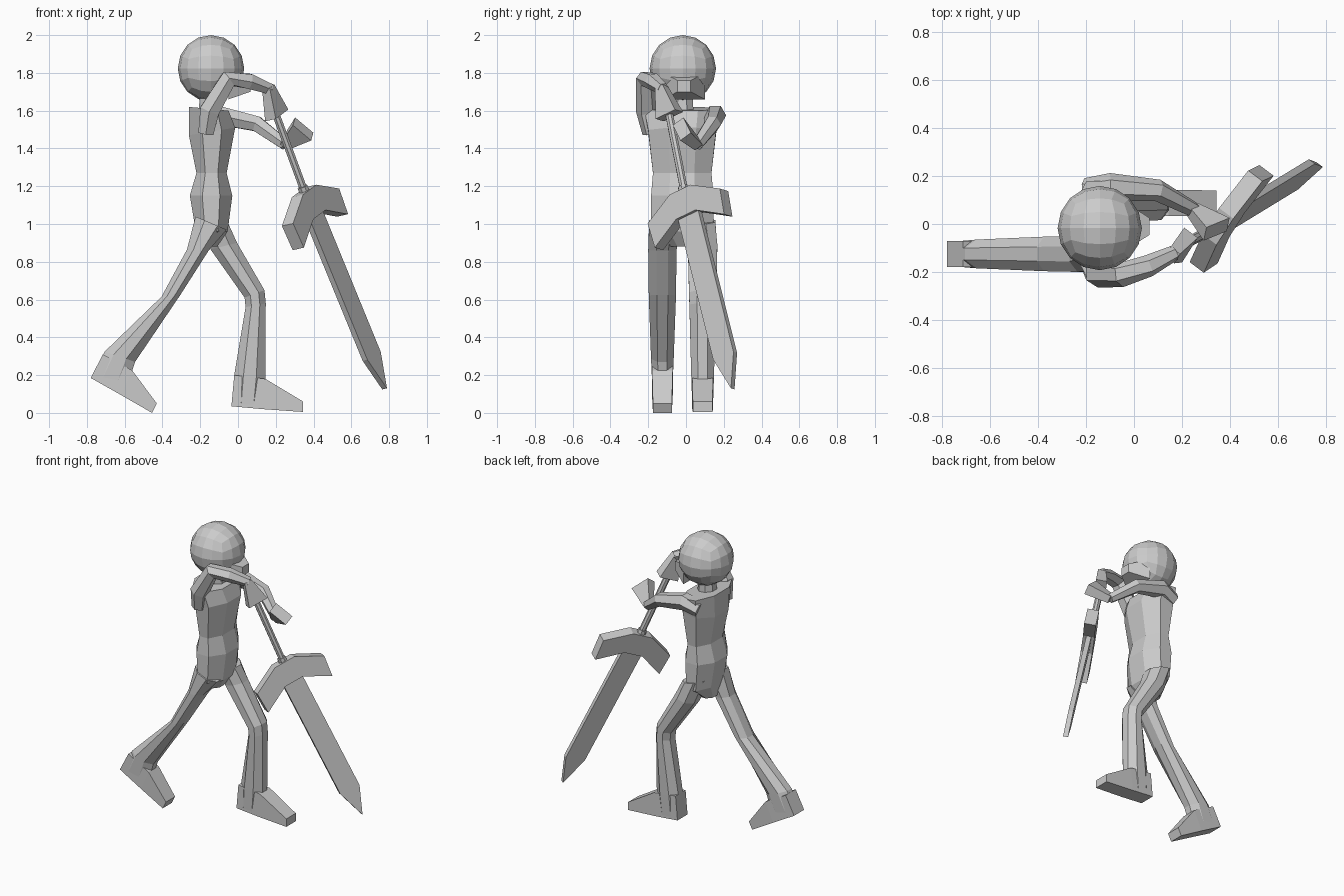
import bpy, bmesh, math
from mathutils import Vector as V

if "Cube" in bpy.data.objects:
    bpy.data.objects.remove(bpy.data.objects["Cube"])


def finish(name, bm):
    bmesh.ops.recalc_face_normals(bm, faces=bm.faces)
    me = bpy.data.meshes.new(name)
    bm.to_mesh(me)
    bm.free()
    ob = bpy.data.objects.new(name, me)
    bpy.context.collection.objects.link(ob)
    return ob


def loft(name, rings, n):
    """Skin rings given as (centre, half axis u, half axis v)."""
    bm = bmesh.new()
    k = 1 / math.cos(math.pi / n)
    loops = []
    for c, u, v in rings:
        a = [2 * math.pi * (i + 0.5) / n for i in range(n)]
        loops.append([bm.verts.new(V(c) + V(u) * k * math.cos(t) + V(v) * k * math.sin(t)) for t in a])
    for p, q in zip(loops, loops[1:]):
        for i in range(n):
            j = (i + 1) % n
            bm.faces.new((p[i], p[j], q[j], q[i]))
    bm.faces.new(loops[0])
    bm.faces.new(loops[-1])
    return finish(name, bm)


def side_loft(name, sections, n):
    """Sections: edge to edge in side profile (x0, z0, x1, z1), y centre, y half width."""
    rings = []
    for x0, z0, x1, z1, yc, yh in sections:
        a, b = V((x0, yc, z0)), V((x1, yc, z1))
        rings.append(((a + b) / 2, (b - a) / 2, (0, yh, 0)))
    return loft(name, rings, n)


def tube(name, pts, radii, n=6):
    pts = [V(p) for p in pts]
    rings = []
    for i, p in enumerate(pts):
        d = (pts[min(i + 1, len(pts) - 1)] - pts[max(i - 1, 0)]).normalized()
        side = d.cross(V((0, 1, 0))).normalized()
        rings.append((p, side * radii[i], d.cross(side) * radii[i]))
    return loft(name, rings, n)


# Head: rounded cube with a small chin wedge
bm = bmesh.new()
bmesh.ops.create_cube(bm, size=2)
bmesh.ops.subdivide_edges(bm, edges=bm.edges[:], cuts=3, use_grid_fill=True)
for v in bm.verts:
    v.co = V([math.tan(c * math.pi / 4) for c in v.co]).normalized() * 0.176 + V((-0.143, -0.017, 1.824))
finish("head", bm)
side_loft("chin", [(-.05, 1.66, -.05, 1.80, -.01, .11),
                   (.065, 1.70, .065, 1.76, -.01, .035)], 4)

# Torso and neck
Y = -0.02
side_loft("torso", [
    (-.21, .88, -.11, .88, Y, .06), (-.225, .97, -.055, .96, Y, .165),
    (-.255, 1.15, -.03, 1.15, Y, .165), (-.22, 1.27, -.06, 1.27, Y, .155),
    (-.26, 1.47, -.015, 1.51, Y, .18), (-.26, 1.62, -.05, 1.60, Y, .20)], 8)
side_loft("neck", [(-.21, 1.58, -.09, 1.58, Y, .06), (-.2, 1.7, -.1, 1.7, Y, .055)], 8)

# Trailing leg and foot
R = -0.125
side_loft("rear_leg", [
    (-.225, 1.04, -.06, .97, -.11, .085), (-.27, .865, -.155, .86, R, .075),
    (-.405, .615, -.305, .625, R, .072), (-.705, .325, -.545, .27, R, .06),
    (-.77, .20, -.58, .16, R, .055)], 8)
side_loft("rear_foot", [
    (-.78, .185, -.715, .31, R, .055), (-.62, .095, -.56, .225, R, .055),
    (-.455, .0, -.43, .05, R, .05)], 4)

# Leading leg and foot
F = 0.088
side_loft("front_leg", [
    (-.21, 1.03, -.05, 1.0, .07, .085), (-.145, .865, -.005, .9, F, .078),
    (.035, .61, .14, .65, F, .072), (.04, .56, .147, .58, F, .07),
    (-.02, .2, .145, .18, F, .06), (-.03, .05, .13, .04, F, .055)], 8)
side_loft("front_foot", [
    (-.035, .035, -.02, .2, F, .055), (.13, .02, .145, .18, F, .055),
    (.345, .005, .345, .06, F, .052)], 4)

# Sword frame: d runs to the tip, w across the guard, nrm through the thickness
O = V((.35, -.01, 1.175))
d = V((.36, .21, -.91)).normalized()
w = V((.5, .78, .37))
w = (w - d * w.dot(d)).normalized()
nrm = d.cross(w)

# Arms
tube("near_arm", [(-.17, -.185, 1.48), (-.15, -.205, 1.6), (-.05, -.212, 1.768), (.06, -.175, 1.755),
                  (.17, -.12, 1.715)], [.04, .052, .045, .04, .028])
tube("far_arm", [(-.2, .14, 1.54), (-.1, .155, 1.575), (.1, .14, 1.53), (.25, .06, 1.42)],
     [.045, .05, .04, .028])

# Hands: flared blocks
loft("near_hand", [((.16, -.13, 1.725), w * .025, nrm * .025),
                   ((.205, -.088, 1.575), w * .066, nrm * .036)], 4)
a = V((.1, -.08, .08)).normalized()
u = V((.08, .05, -.09))
u = (u - a * u.dot(a)).normalized()
loft("far_hand", [((.245, .06, 1.42), u * .025, a.cross(u) * .025),
                  ((.345, -.022, 1.503), u * .066, a.cross(u) * .035)], 4)

# Sword grip with a small collar
tube("sword_grip", [(.19, -.095, 1.61), O + d * .03], [.02, .02], 8)
tube("sword_collar", [O - d * .025, O + d * .02], [.027, .027], 8)


def plate(name, profile, thick):
    """Flat sword part from a (w, d) outline."""
    bm = bmesh.new()
    f = bm.faces.new([bm.verts.new(O + w * p + d * q - nrm * thick / 2) for p, q in profile])
    ext = bmesh.ops.extrude_face_region(bm, geom=[f], use_keep_orig=True)
    bmesh.ops.translate(bm, vec=nrm * thick,
                        verts=[g for g in ext["geom"] if isinstance(g, bmesh.types.BMVert)])
    return finish(name, bm)


half = [(.07, 0), (.245, .095), (.235, .24), (.065, .145)]
plate("sword_guard", half + [(-p, q) for p, q in reversed(half)], .075)
plate("sword_blade", [(.068, .1), (.085, .975), (.018, 1.16), (-.05, .965), (-.068, .1)], .032)
